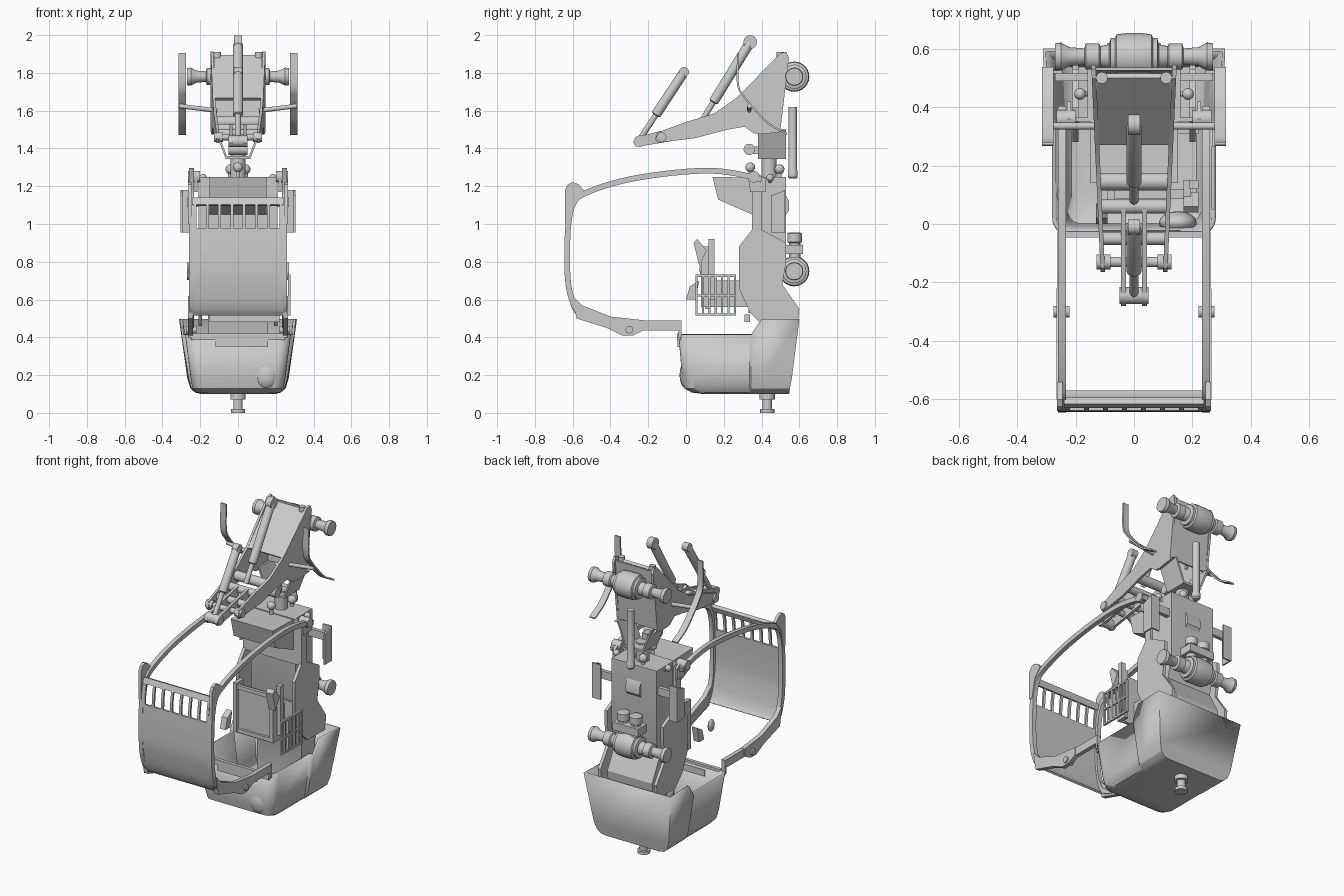
import bpy, bmesh, math
from mathutils import Vector

def finish(name, bm, smooth=True):
    bmesh.ops.recalc_face_normals(bm, faces=bm.faces)
    me = bpy.data.meshes.new(name)
    bm.to_mesh(me)
    bm.free()
    ob = bpy.data.objects.new(name, me)
    bpy.context.collection.objects.link(ob)
    if smooth:
        bpy.ops.object.select_all(action='DESELECT')
        ob.select_set(True)
        bpy.context.view_layer.objects.active = ob
        bpy.ops.object.shade_smooth_by_angle(angle=math.radians(30))
    return ob

def loft(name, rings, caps=True):
    bm = bmesh.new()
    vs = [[bm.verts.new(p) for p in r] for r in rings]
    n = len(rings[0])
    for a, b in zip(vs, vs[1:]):
        for i in range(n):
            bm.faces.new((a[i], a[(i+1) % n], b[(i+1) % n], b[i]))
    bm.faces.new(vs[0])
    if caps:
        bm.faces.new(vs[-1])
    return finish(name, bm)

def plate(name, pts, x0, x1, shear=0.0, y0=0.0):
    # y-z outline extruded along x, optionally flaring outward with y
    return loft(name, [[(x + shear*(y - y0), y, z) for y, z in pts] for x in (x0, x1)])

def box(name, lo, hi):
    (a, b, c), (d, e, f) = lo, hi
    return plate(name, [(b, c), (e, c), (e, f), (b, f)], a, d)

def lathe(name, p, q, prof, n=24):
    # prof: (distance along p->q in units, radius)
    p, d = Vector(p), (Vector(q) - Vector(p)).normalized()
    u = d.orthogonal().normalized()
    v = d.cross(u)
    return loft(name, [[p + d*t + (u*math.cos(2*math.pi*i/n) + v*math.sin(2*math.pi*i/n))*r
                        for i in range(n)] for t, r in prof])

def cyl(name, p, q, r, n=20):
    return lathe(name, p, q, [(0, r), ((Vector(q) - Vector(p)).length, r)], n)

def ball(name, p, r, scale=(1, 1, 1)):
    bm = bmesh.new()
    bmesh.ops.create_uvsphere(bm, u_segments=16, v_segments=10, radius=r)
    for v in bm.verts:
        v.co = Vector(p) + Vector([a*b for a, b in zip(v.co, scale)])
    return finish(name, bm)

def spline(pts, k=6):
    P = [Vector(p) for p in pts]
    P = [2*P[0] - P[1]] + P + [2*P[-1] - P[-2]]
    out = []
    for a, b, c, d in zip(P, P[1:], P[2:], P[3:]):
        for i in range(k):
            t = i/k
            out.append(0.5*(2*b + (c-a)*t + (2*a-5*b+4*c-d)*t*t + (3*b-a-3*c+d)*t**3))
    return out + [P[-2]]

def ribbon(name, pts, th, x0, x1):
    # flat bar following a smooth y-z path
    c = spline(pts)
    rings = []
    for i, p in enumerate(c):
        t = (c[min(i+1, len(c)-1)] - c[max(i-1, 0)]).normalized()
        n = Vector((-t.y, t.x))*th/2
        a, b = p + n, p - n
        rings.append([(x0, a.x, a.y), (x1, a.x, a.y), (x1, b.x, b.y), (x0, b.x, b.y)])
    return loft(name, rings)

# Open tub with rounded front corners and raised rear rim
def tub_ring(hw, y0, y1, z, zr, f=0.0, r=0.06):
    half = [(0.0, y0)] + [(hw - r + r*math.sin(a*math.pi/12), y0 + r - r*math.cos(a*math.pi/12))
                          for a in range(7)] + [(hw, 0.335), (hw + f*.6, 0.345), (hw + f*.8, 0.40), (hw + f, y1)]
    full = half + [(-x, y) for x, y in reversed(half[1:])]
    return [(x, y, zr if y > 0.38 else z) for x, y in full]
tub = loft("tub", [tub_ring(0.195, 0.09, 0.545, 0.10, 0.10), tub_ring(0.222, 0.03, 0.547, 0.108, 0.108, .005),
                   tub_ring(0.24, -0.01, 0.55, 0.13, 0.13, .012), tub_ring(0.25, -0.02, 0.56, 0.18, 0.18, .018),
                   tub_ring(0.28, -0.04, 0.60, 0.415, 0.495, .032)], caps=False)
m = tub.modifiers.new("wall", 'SOLIDIFY')
m.thickness = 0.014
box("tub_front_lip", (-0.25, -0.047, 0.385), (0.25, -0.025, 0.42))
box("tub_front_handle", (-0.12, -0.045, 0.35), (0.16, -0.02, 0.39))
ball("tub_knee_bulge", (0.15, 0.005, 0.20), 0.065, (1, 0.6, 1.15))
box("tub_step", (-0.15, 0.31, 0.48), (0.22, 0.34, 0.52))
lathe("bottom_hitch", (0, 0.43, 0), (0, 0.43, 1), [(0, .038), (.02, .038), (.021, .025), (.07, .025), (.071, .04), (.11, .04)])

# Rear column
plate("column_box", [(.36, 1.25), (.53, 1.25), (.53, .8), (.50, .68), (.575, .54), (.53, .12), (.42, .12), (.42, .47), (.36, .6)], -.16, .16)
for s in (-1, 1):
    plate("column_side_plate", [(.35, 1.24), (.35, .97), (.28, .88), (.28, .66), (.34, .53), (.41, .46),
          (.59, .46), (.60, .55), (.51, .68), (.53, .8), (.53, .9), (.40, .97), (.40, 1.24)], s*.19, s*.21)
    lo, hi = sorted((s*.16, s*.27))
    box("side_flap_arm", (lo, .49, 1.09), (hi, .515, 1.14))
    lo, hi = sorted((s*.245, s*.305))
    box("side_flap", (lo, .515, .955), (hi, .525, 1.18))
    plate("side_flap_return", [(.45, .955), (.525, .955), (.525, 1.18), (.45, 1.15)], s*.295, s*.305)
    cyl("arm_hinge", (s*.20, .36, 1.25), (s*.265, .36, 1.25), .03)
    plate("arm_hinge_cheek", [(.34, 1.17), (.42, 1.17), (.42, 1.24), (.36, 1.28), (.33, 1.24)], s*.215, s*.23)
    ball("mirror_knob", (s*.185, .445, 1.245), .02)
    cyl("mirror_stem", (s*.15, .445, 1.22), (s*.185, .445, 1.245), .009)
box("upper_back_panel", (-.21, .35, .96), (.21, .365, 1.25))
box("lower_back_panel", (-.20, .33, .53), (.20, .345, .72))
plate("overhead_console", [(.14, 1.25), (.35, 1.245), (.35, 1.05), (.17, 1.13)], -.15, .15)
plate("rear_latch", [(.53, 1.05), (.545, 1.07), (.545, 1.12), (.53, 1.15)], -.05, .05)

# Spool axles with a fat middle drum
half = [(.27, .045), (.25, .048), (.22, .032), (.17, .028), (.165, .045), (.12, .045), (.115, .036), (.085, .042), (.08, .064), (.065, .064), (.06, .076), (.03, .08)]
prof = [(.28 - x, r) for x, r in half] + [(.28 + x, r) for x, r in reversed(half)]
for z in (1.78, .75):
    lathe("spool_axle", (-.28, .573, z), (1, .573, z), prof)
box("axle_motor_block", (-.09, .53, .84), (.09, .62, .89))
for x in (-.045, .045):
    lathe("motor_cap", (x, .575, .82), (x, .575, 2), [(0, .03), (.08, .03), (.085, .038), (.13, .038), (.135, .03)])

# Front guard frame
path = [(.40, 1.235), (.25, 1.27), (.10, 1.282), (-.12, 1.265), (-.35, 1.225), (-.54, 1.16), (-.60, 1.10), (-.625, .97),
        (-.628, .75), (-.61, .62), (-.56, .53), (-.42, .483), (-.30, .463), (-.03, .462)]
for s in (-1, 1):
    ribbon("guard_rail", path, .03, s*.232, s*.260)
    plate("guard_lower_bracket", [(-.60, .62), (-.55, .57), (-.40, .51), (-.22, .49), (-.22, .44), (-.28, .41), (-.34, .41), (-.42, .45), (-.58, .50)], s*.238, s*.266)
    lo, hi = sorted((s*.235, s*.262))
    box("guard_foot", (lo, -.30, .437), (hi, -.03, .488))
    box("guard_foot_post", (lo, -.04, .40), (hi, -.025, .488))
    cyl("guard_pivot", (s*.22, -.30, .44), (s*.275, -.30, .44), .02)
    plate("guard_ear", [(-.64, 1.0), (-.64, 1.18), (-.625, 1.21), (-.60, 1.222), (-.57, 1.21), (-.54, 1.18), (-.59, 1.12), (-.615, 1.0)], s*.245, s*.264)
ribbon("guard_panel", [(-.632, .975), (-.637, .86), (-.635, .73), (-.615, .61), (-.595, .55), (-.575, .52)], .012, -.24, .24)
ribbon("guard_header", [(-.605, 1.135), (-.618, 1.10)], .025, -.24, .24)
for i in range(8):
    x = -.2275 + i*.065
    ribbon("guard_slot_bar", [(-.618, 1.105), (-.628, 1.04), (-.632, .97)], .012, x - .008, x + .008)

# Controls and grille inside the tub
box("control_board", (-.08, .10, .55), (.17, .12, .86))
for x in (-.09, .17):
    box("control_rail", (x, .08, .56), (x + .025, .15, .88))
for z in (.56, .84):
    box("control_crossbar", (-.08, .085, z), (.18, .105, z + .025))
box("control_stalk", (.19, .12, .60), (.22, .15, .92))
plate("control_grip", [(.0, .60), (.05, .60), (.07, .70), (.02, .67)], -.13, -.09)
plate("control_screen", [(.04, .90), (.06, .92), (.11, .86), (.07, .78)], .17, .22)
box("control_support", (.0, .12, .56), (.10, .33, .70))
for z in (.515, .615, .72):
    box("grille_bar", (.265, .05, z), (.278, .265, z + .012))
for i in range(7):
    y = .05 + i*.0338
    box("grille_slat", (.266, y, .52), (.277, y + .012, .73))
ball("side_knob", (-.25, .10, .76), .03, (.5, 1, 1.3))

# Lifting arm
side = [(.50, 1.905), (.53, 1.912), (.545, 1.88), (.50, 1.50), (.53, 1.49), (.40, 1.475), (.36, 1.48), (.31, 1.515),
        (.22, 1.50), (.05, 1.455), (-.15, 1.43), (-.165, 1.45), (-.15, 1.485), (0, 1.54), (.15, 1.585), (.27, 1.67)]
for s in (-1, 1):
    plate("arm_side_plate", side, s*.10, s*.115, s*.045, -.15)
    plate("arm_fork", [(-.28, 1.43), (-.265, 1.41), (-.22, 1.415), (.05, 1.46), (.05, 1.53), (-.10, 1.50), (-.265, 1.46)], s*.028, s*.045)
    cyl("arm_pin_cap", (s*.08, -.13, 1.46), (s*.128, -.13, 1.46), .026)
    ribbon("curved_fender", [(.275, 1.905), (.275, 1.74), (.31, 1.67), (.37, 1.60), (.44, 1.53), (.535, 1.475)], .01, s*.275, s*.315)
    cyl("fender_rod", (s*.11, .335, 1.60), (s*.312, .335, 1.625), .012)
    cyl("arm_top_bolt", (s*.11, .50, 1.88), (s*.11, .50, 1.91), .02)
    # tapering cheeks below the arm
    loft("neck_cheek", [[(s*(w - .012), .38, z), (s*w, .38, z), (s*w, .53, z), (s*(w - .012), .53, z)]
                        for w, z in ((.065, 1.345), (.125, 1.50))])
plate("arm_top_cover", [(.50, 1.895), (.515, 1.885), (.285, 1.655), (.27, 1.668)], -.125, .125)
plate("arm_rear_cover", [(.525, 1.89), (.535, 1.89), (.50, 1.50), (.49, 1.50)], -.13, .13)
for y, z, w, r in ((-.245, 1.438, .05, .03), (-.13, 1.46, .11, .018), (-.05, 1.48, .11, .022), (.06, 1.505, .11, .025), (.145, 1.54, .12, .03)):
    cyl("arm_cross_tube", (-w, y, z), (w, y, z), r)

# Hydraulic rams
for p, q, e, body in (((0, .34, 1.963), (0, .08, 1.54), .036, .37), ((0, -.01, 1.805), (0, -.25, 1.44), .026, .27)):
    d = (Vector(q) - Vector(p)).length
    lathe("hydraulic_ram", p, q, [(0, .02), (.02, .026), (body, .026), (body + .005, .015), (d, .015)])
    cyl("ram_eye", (-.02, p[1], p[2]), (.02, p[1], p[2]), e)
lathe("rear_ram", (0, .565, 1.24), (0, .565, 2), [(0, .018), (.01, .026), (.04, .026), (.05, .022), (.38, .022)])

# Swivel neck between column and arm
cyl("neck_post", (0, .44, 1.24), (0, .44, 1.37), .04)
box("neck_floor", (-.065, .38, 1.345), (.065, .53, 1.36))
for x, y, z in ((0, .34, 1.30), (.04, .495, 1.29), (-.04, .495, 1.29)):
    cyl("neck_stem", (x, y, 1.22), (x, y, z), .012)
    ball("neck_ball", (x, y, z), .026)
cyl("neck_coupling", (-.05, .335, 1.395), (.05, .335, 1.395), .03)
box("neck_arm", (-.02, .33, 1.37), (.02, .42, 1.41))
